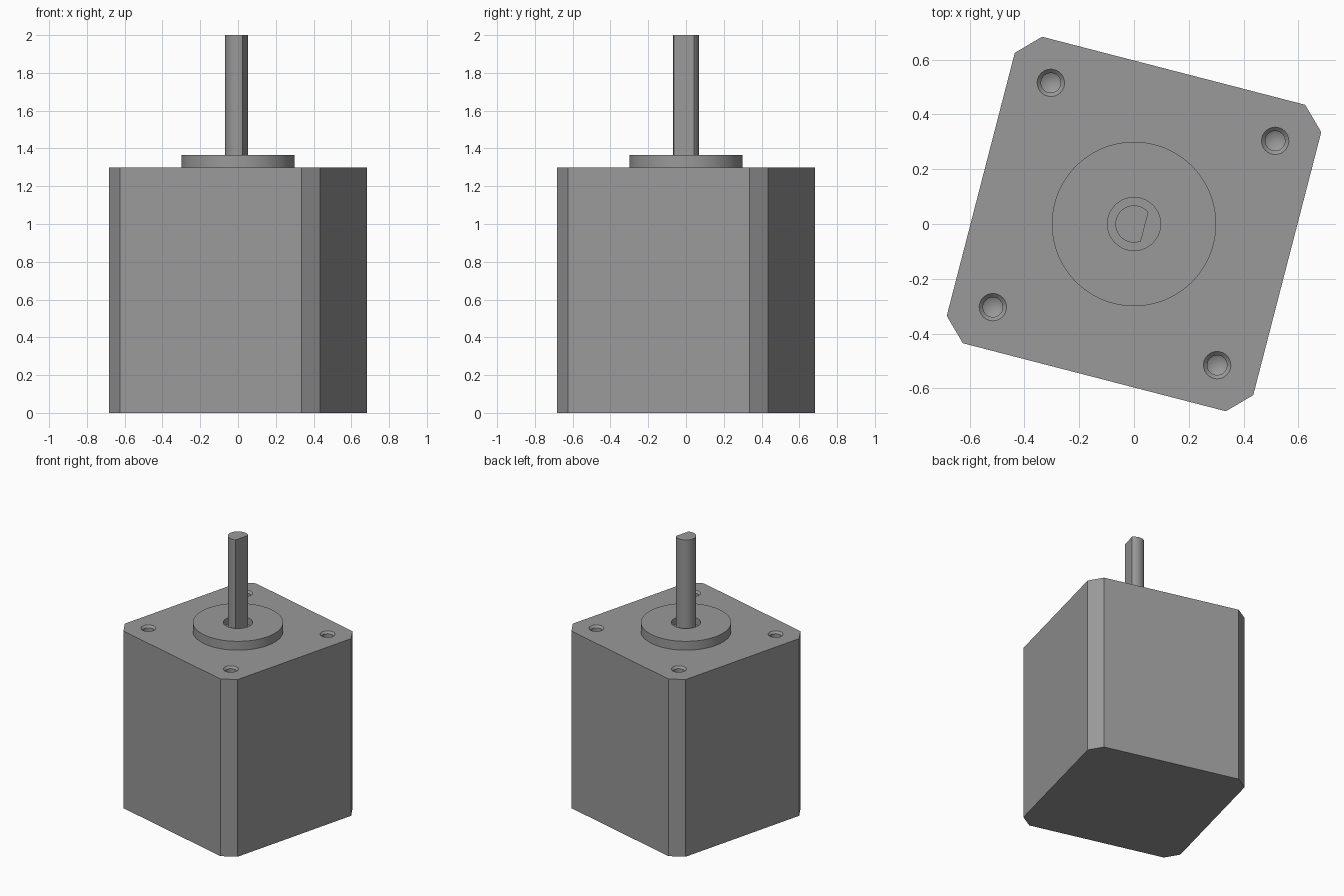
import bpy, bmesh, math

if "Cube" in bpy.data.objects:
    bpy.data.objects.remove(bpy.data.objects["Cube"])

TILT = math.radians(-14.5)      # whole motor is turned about z
HALF, FLAT = 0.578, 0.496       # half width, half length of each side face
TOP, HOLE = 1.30, 0.423         # body height, mounting hole offset

grey = bpy.data.materials.new("metal_grey")
grey.diffuse_color = (0.32, 0.32, 0.32, 1)
grey.use_nodes = True
grey.node_tree.nodes["Principled BSDF"].inputs["Base Color"].default_value = grey.diffuse_color


def finish(bm, name, smooth=False):
    bmesh.ops.recalc_face_normals(bm, faces=bm.faces)
    me = bpy.data.meshes.new(name)
    bm.to_mesh(me)
    bm.free()
    ob = bpy.data.objects.new(name, me)
    bpy.context.collection.objects.link(ob)
    me.materials.append(grey)
    if smooth:
        shade(ob)
    return ob


def activate(ob):
    bpy.ops.object.select_all(action='DESELECT')
    ob.select_set(True)
    bpy.context.view_layer.objects.active = ob


def shade(ob):
    activate(ob)
    bpy.ops.object.shade_smooth_by_angle(angle=math.radians(30))


def prism(name, outline, z0, z1, smooth=False):
    bm = bmesh.new()
    face = bm.faces.new([bm.verts.new((x, y, z0)) for x, y in outline])
    ext = bmesh.ops.extrude_face_region(bm, geom=[face], use_keep_orig=True)
    for v in ext["geom"]:
        if isinstance(v, bmesh.types.BMVert):
            v.co.z = z1
    return finish(bm, name, smooth)


def lathe(name, profile, steps=64, smooth=True):
    bm = bmesh.new()
    vs = [bm.verts.new((r, 0, z)) for r, z in profile]
    es = [bm.edges.new(p) for p in zip(vs, vs[1:])]
    bmesh.ops.spin(bm, geom=vs + es, cent=(0, 0, 0), axis=(0, 0, 1),
                   angle=math.tau, steps=steps)
    bmesh.ops.remove_doubles(bm, verts=bm.verts, dist=1e-5)
    return finish(bm, name, smooth)


# Square body with chamfered corners
outline = []
for k in range(4):
    c, s = round(math.cos(k * math.pi / 2)), round(math.sin(k * math.pi / 2))
    for x, y in ((HALF, -FLAT), (HALF, FLAT)):
        outline.append((x * c - y * s, x * s + y * c))
body = prism("motor_body", outline, 0, TOP)

# Countersunk mounting holes with drill-point bottoms
for sx in (-1, 1):
    for sy in (-1, 1):
        cut = lathe("hole_cutter", [(0, TOP - 0.15), (0.036, TOP - 0.13), (0.036, TOP - 0.014),
                                    (0.05, TOP), (0.05, TOP + 0.05), (0, TOP + 0.05)], 32)
        cut.location = (sx * HOLE, sy * HOLE, 0)
        cut.hide_render = True
        mod = body.modifiers.new("hole", 'BOOLEAN')
        mod.operation, mod.solver, mod.object = 'DIFFERENCE', 'EXACT', cut
        activate(body)
        bpy.ops.object.modifier_apply(modifier=mod.name)
        bpy.data.objects.remove(cut)
shade(body)

# Round pilot boss with a recess around the shaft
boss = lathe("pilot_boss", [(0, TOP), (0.3, TOP), (0.3, 1.365), (0.097, 1.365),
                            (0.097, 1.315), (0, 1.315)], 96)

# D-shaped shaft, flat on the local +x side
R, CUT = 0.068, 0.04
a0 = math.acos(CUT / R)
arc = [a0 + (math.tau - 2 * a0) * i / 40 for i in range(41)]
shaft = prism("d_shaft", [(R * math.cos(a), R * math.sin(a)) for a in arc], 1.31, 2.0, True)

for ob in (body, boss, shaft):
    ob.rotation_euler.z = TILT
